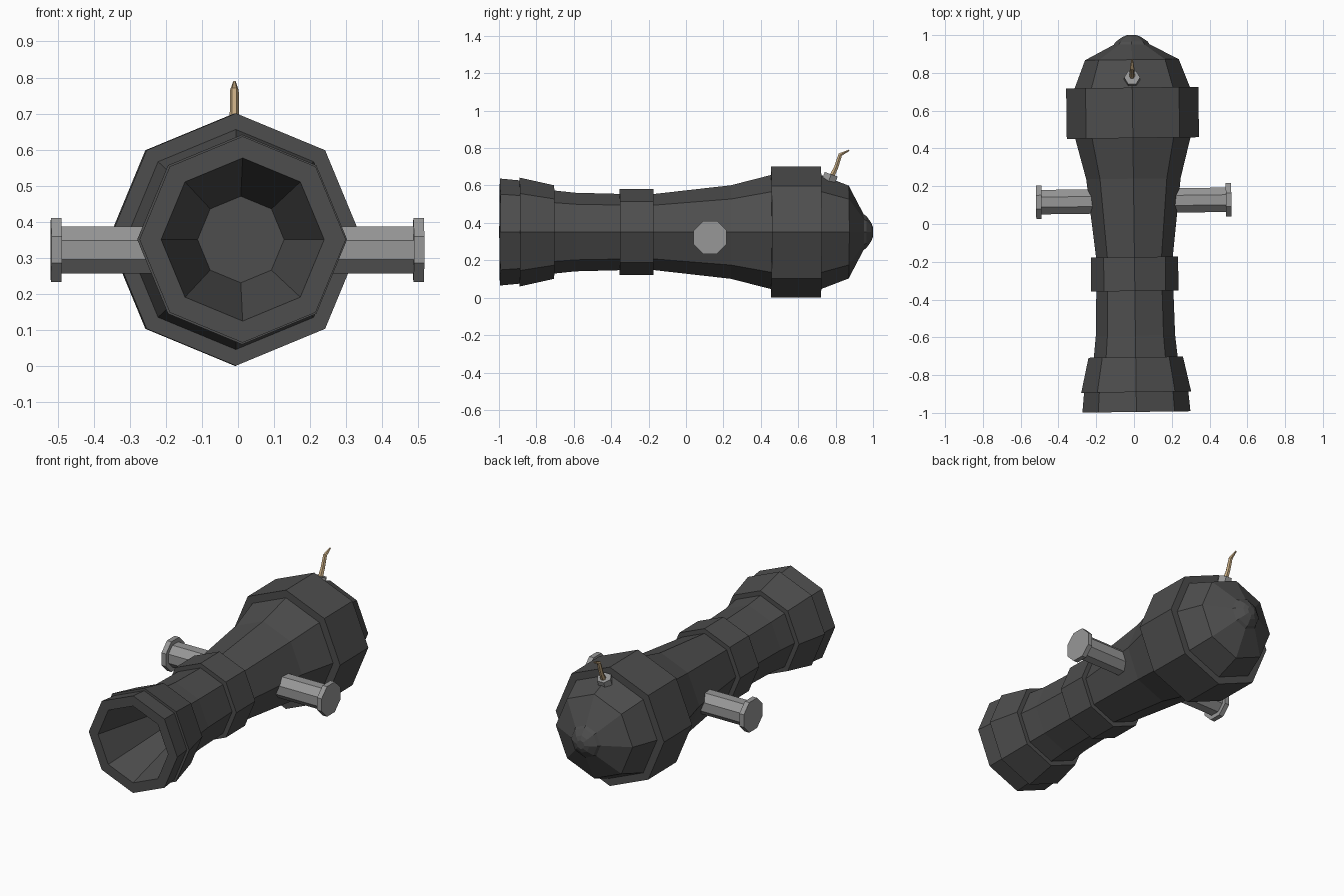
import bpy, bmesh, math
from mathutils import Vector, Matrix

if "Cube" in bpy.data.objects:
    bpy.data.objects.remove(bpy.data.objects["Cube"])


def material(name, rgb):
    m = bpy.data.materials.new(name)
    m.diffuse_color = (*rgb, 1)
    m.use_nodes = True
    m.node_tree.nodes["Principled BSDF"].inputs["Base Color"].default_value = m.diffuse_color
    return m


iron = material("dark iron", (0.075, 0.075, 0.075))
steel = material("light steel", (0.31, 0.31, 0.31))
rope = material("tan rope", (0.56, 0.40, 0.22))


def lathe(name, rings, sides, mat, matrix, phase=0.0):
    """Closed skin over rings (distance along z, radius[, x, y offset])."""
    bm = bmesh.new()
    loops = []
    for ring in rings:
        h, r = ring[:2]
        ox, oy = ring[2:] if len(ring) > 2 else (0, 0)
        angles = [phase + i * math.tau / sides for i in range(sides)]
        loops.append([bm.verts.new((ox + r * math.cos(a), oy + r * math.sin(a), h)) for a in angles])
    for a, b in zip(loops, loops[1:]):
        for i in range(sides):
            j = (i + 1) % sides
            bm.faces.new((a[i], a[j], b[j], b[i]))
    bm.faces.new(loops[0])
    bm.faces.new(loops[-1])
    bmesh.ops.recalc_face_normals(bm, faces=bm.faces)
    bm.transform(matrix)
    mesh = bpy.data.meshes.new(name)
    bm.to_mesh(mesh)
    bm.free()
    mesh.materials.append(mat)
    obj = bpy.data.objects.new(name, mesh)
    bpy.context.collection.objects.link(obj)
    return obj


# the whole gun is turned very slightly about z
turn = Matrix.Rotation(0.013, 4, 'Z')

# barrel: bore floor, bore, muzzle, reinforcing bands, breech and knob
barrel = [(-0.60, 0.12), (-0.995, 0.226), (-0.995, 0.286), (-0.89, 0.276),
          (-0.89, 0.291), (-0.705, 0.25), (-0.705, 0.222), (-0.59, 0.21),
          (-0.355, 0.204), (-0.355, 0.231), (-0.175, 0.231), (-0.175, 0.203),
          (0.24, 0.25), (0.455, 0.305), (0.455, 0.35), (0.722, 0.35),
          (0.722, 0.305), (0.87, 0.248), (0.95, 0.095), (0.965, 0.085),
          (0.99, 0.05), (1.0, 0.025)]
lathe("barrel", barrel, 8, iron,
      turn @ Matrix.Translation((0, 0, 0.351)) @ Matrix.Rotation(-math.pi / 2, 4, 'X'))

# side pivots with end caps
for side, label in ((-1, "left"), (1, "right")):
    place = turn @ Matrix.Translation((0, 0.122, 0.322)) @ Matrix.Rotation(side * math.pi / 2, 4, 'Y')
    lathe(label + "_pivot", [(0.18, 0.07), (0.488, 0.07), (0.488, 0.096), (0.517, 0.096)],
          8, steel, place, math.pi / 8)

# fuse socket, lying on the slope of the breech
slope = Matrix.Rotation(-0.33, 4, 'X')
lathe("fuse_socket", [(-0.02, 0.042), (0.018, 0.042), (0.018, 0.03)], 6, steel,
      Matrix.Translation((-0.01, 0.77, 0.643)) @ slope)

# bent, tapering fuse
path = [(0.775, 0.64, 0.016), (0.802, 0.695, 0.013), (0.825, 0.765, 0.012), (0.872, 0.788, 0.004)]
bm = bmesh.new()
rings = []
for k, (y, z, r) in enumerate(path):
    before, after = path[max(k - 1, 0)], path[min(k + 1, len(path) - 1)]
    d = Vector((0, after[0] - before[0], after[1] - before[1])).normalized()
    across = Vector((1, 0, 0))
    up = d.cross(across)
    c = Vector((-0.01, y, z))
    rings.append([bm.verts.new(c + r * (math.cos(i * math.tau / 6) * across + math.sin(i * math.tau / 6) * up))
                  for i in range(6)])
for a, b in zip(rings, rings[1:]):
    for i in range(6):
        bm.faces.new((a[i], a[(i + 1) % 6], b[(i + 1) % 6], b[i]))
bm.faces.new(rings[0])
bm.faces.new(rings[-1])
bmesh.ops.recalc_face_normals(bm, faces=bm.faces)
mesh = bpy.data.meshes.new("fuse")
bm.to_mesh(mesh)
bm.free()
mesh.materials.append(rope)
bpy.context.collection.objects.link(bpy.data.objects.new("fuse", mesh))
